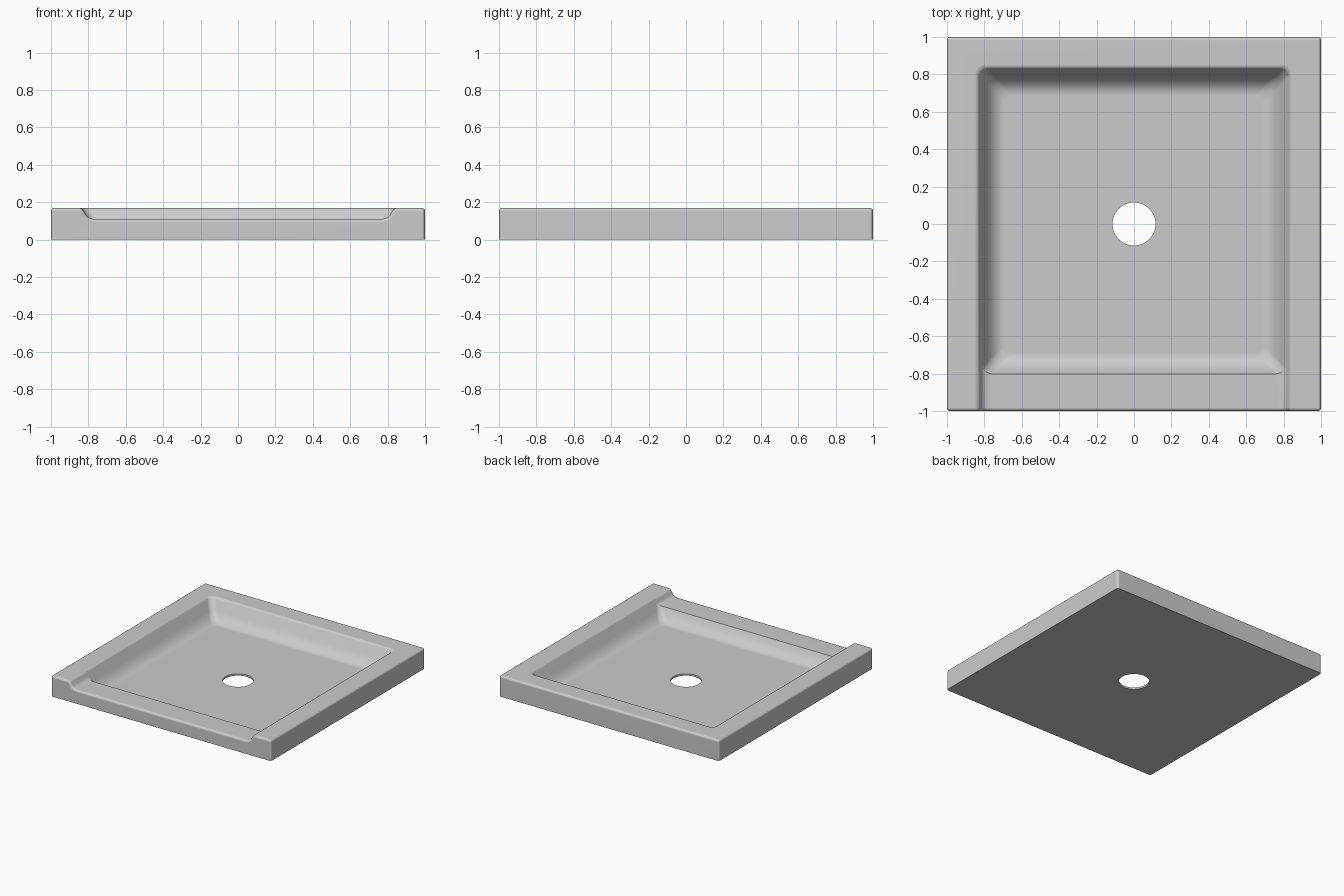
import bpy
import bmesh
from math import sin, cos, pi, radians

if "Cube" in bpy.data.objects:
    bpy.data.objects.remove(bpy.data.objects["Cube"], do_unlink=True)

HEIGHT = 0.17
FLOOR = 0.015
SILL = 0.11
LIP = 0.835
SLOPE = 0.58     # sideways run per unit of wall height


def wall(z):
    """Distance of the sloping basin wall from the middle at height z."""
    return LIP - SLOPE * (HEIGHT - z)


def arc_between(a, corner, b, steps=8):
    """Rounded corner running from a to b."""
    pts = []
    for i in range(steps + 1):
        t = i / steps
        pts.append(tuple((1 - t) ** 2 * p + 2 * t * (1 - t) * q + t * t * r
                         for p, q, r in zip(a, corner, b)))
    return pts


def loft(name, rings):
    """Closed solid skinned through rings with equal point counts."""
    bm = bmesh.new()
    loops = [[bm.verts.new(p) for p in ring] for ring in rings]
    for low, high in zip(loops, loops[1:]):
        for i in range(len(low)):
            j = (i + 1) % len(low)
            bm.faces.new((low[i], low[j], high[j], high[i]))
    bm.faces.new(loops[0][::-1])
    bm.faces.new(loops[-1])
    bmesh.ops.recalc_face_normals(bm, faces=bm.faces)
    mesh = bpy.data.meshes.new(name)
    bm.to_mesh(mesh)
    bm.free()
    obj = bpy.data.objects.new(name, mesh)
    bpy.context.collection.objects.link(obj)
    return obj


def rounded_square(half, radius, z, steps=8):
    ring = []
    for quarter, (sx, sy) in enumerate(((1, 1), (-1, 1), (-1, -1), (1, -1))):
        for i in range(steps + 1):
            a = (quarter + i / steps) * pi / 2
            ring.append((sx * (half - radius) + radius * cos(a),
                         sy * (half - radius) + radius * sin(a), z))
    return ring


def box(name, z0, z1, half=1.0):
    corners = ((-1, -1), (1, -1), (1, 1), (-1, 1))
    return loft(name, [[(x * half, y * half, z) for x, y in corners]
                       for z in (z0, z1)])


# Tray block, left deep below the ground so its base can be trimmed sharp
tray = box("shower_tray", -0.1, HEIGHT)

# Entry notch through the front rim
fillet = arc_between((wall(SILL + 0.025), SILL + 0.025), (wall(SILL), SILL),
                     (wall(SILL) - 0.04, SILL))
right_side = [(wall(HEIGHT + 0.1), HEIGHT + 0.1)] + fillet
profile = right_side + [(-x, z) for x, z in reversed(right_side)]
notch = loft("notch_cutter", [[(x, y, z) for x, z in profile] for y in (-1.2, 0)])

# Basin with rounded lip, sloping wall and a broad fillet into the floor
foot = arc_between((0.685, FLOOR), (wall(FLOOR), FLOOR), (wall(0.09), 0.09), 12)
lip = arc_between((wall(HEIGHT - 0.014), HEIGHT - 0.014), (LIP, HEIGHT),
                  (LIP + 0.016, HEIGHT + 0.0005), 5)
section = foot + lip + [(LIP + 0.02, HEIGHT + 0.1)]
basin = loft("basin_cutter",
             [rounded_square(h + 0.001, 0.045, z) for h, z in section])

# Round drain and base trim
drain = loft("drain_cutter", [[(0.115 * cos(i * pi / 32), 0.115 * sin(i * pi / 32), z)
                               for i in range(64)] for z in (-0.3, 0.3)])
base = box("base_cutter", -0.5, 0, 1.5)


def cut(cutter):
    mod = tray.modifiers.new(cutter.name, 'BOOLEAN')
    mod.operation = 'DIFFERENCE'
    mod.solver = 'EXACT'
    mod.object = cutter
    cutter.hide_render = True


cut(notch)
bevel = tray.modifiers.new("soft_edges", 'BEVEL')
bevel.width = 0.018
bevel.segments = 4
bevel.limit_method = 'ANGLE'
bevel.angle_limit = radians(35)
bevel.use_clamp_overlap = False
for cutter in (basin, drain, base):
    cut(cutter)

# Bake the cuts and drop the cutters
graph = bpy.context.evaluated_depsgraph_get()
baked = bpy.data.meshes.new_from_object(tray.evaluated_get(graph))
tray.modifiers.clear()
tray.data = baked
for cutter in (notch, basin, drain, base):
    bpy.data.objects.remove(cutter, do_unlink=True)

# Grey acrylic
grey = bpy.data.materials.new("light_grey")
grey.use_nodes = True
colour = (0.6, 0.6, 0.6, 1)
grey.diffuse_color = colour
grey.node_tree.nodes["Principled BSDF"].inputs["Base Color"].default_value = colour
tray.data.materials.clear()
tray.data.materials.append(grey)

# Smooth shading with crisp sill and drain edges
bpy.ops.object.select_all(action='DESELECT')
tray.select_set(True)
bpy.context.view_layer.objects.active = tray
bpy.ops.object.shade_smooth_by_angle(angle=radians(35))
weighted = tray.modifiers.new("clean_normals", 'WEIGHTED_NORMAL')
weighted.keep_sharp = True
